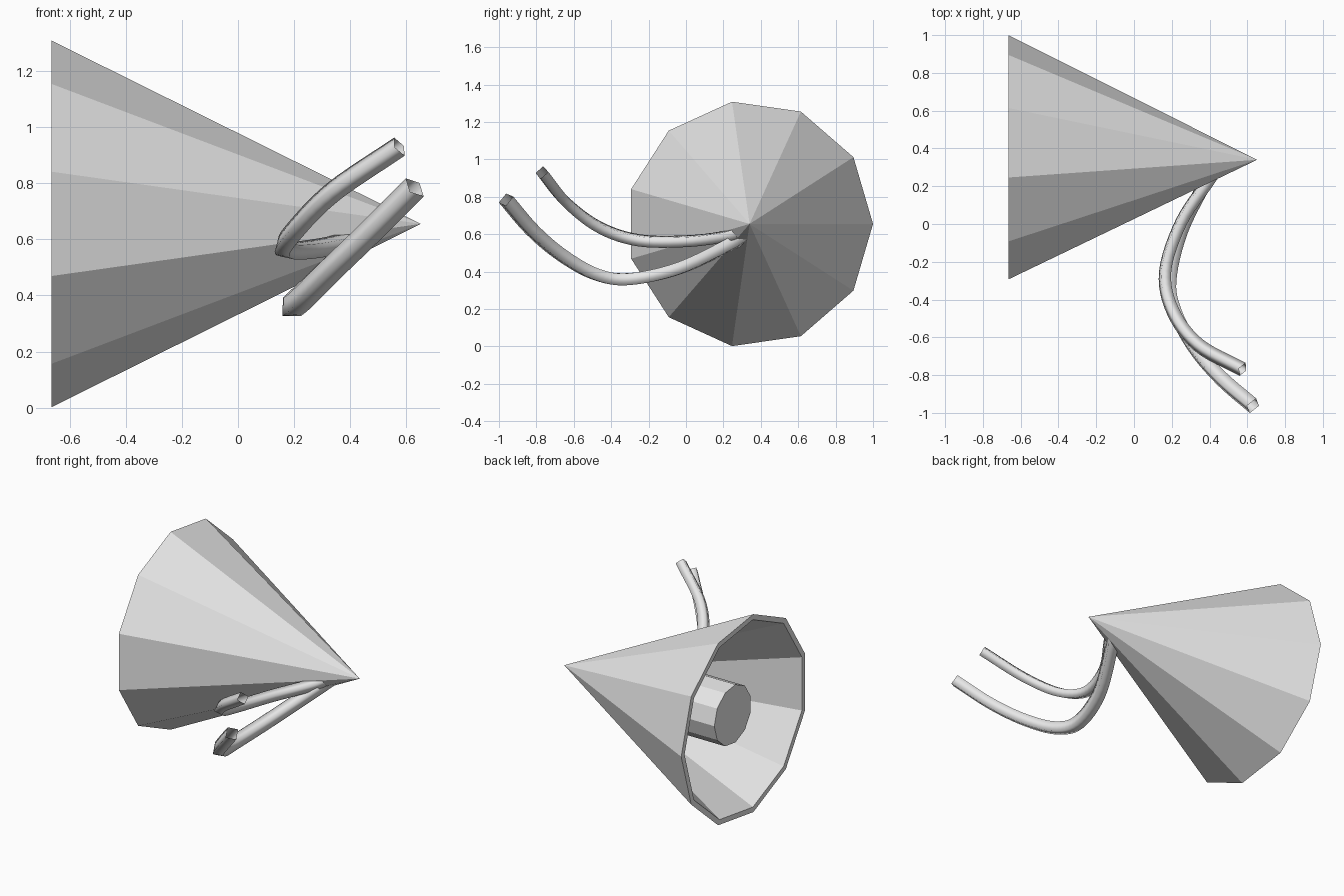
import bpy, bmesh, math
from mathutils import Vector

if "Cube" in bpy.data.objects:
    bpy.data.objects.remove(bpy.data.objects["Cube"])

SIDES = 11
CY, CZ = 0.34, 0.655          # axis of the cone, running along x

grey = bpy.data.materials.new("plain grey")
grey.diffuse_color = (0.8, 0.8, 0.8, 1)
grey.use_nodes = True
grey.node_tree.nodes["Principled BSDF"].inputs["Base Color"].default_value = grey.diffuse_color


def finish(name, bm, smooth=False):
    bmesh.ops.recalc_face_normals(bm, faces=bm.faces[:])
    for f in bm.faces:
        f.smooth = smooth
    me = bpy.data.meshes.new(name)
    bm.to_mesh(me)
    bm.free()
    me.materials.append(grey)
    ob = bpy.data.objects.new(name, me)
    bpy.context.collection.objects.link(ob)
    return ob


def lathe(name, profile):
    """Closed flat-sided turning about the x axis; profile is (x, radius), ends at radius 0."""
    bm = bmesh.new()
    rings = []
    for x, r in profile:
        if r == 0:
            rings.append([bm.verts.new((x, CY, CZ))] * SIDES)
        else:
            rings.append([bm.verts.new((x, CY + r * math.cos(a), CZ + r * math.sin(a)))
                          for a in (2 * math.pi * i / SIDES for i in range(SIDES))])
    for r0, r1 in zip(rings, rings[1:]):
        for i in range(SIDES):
            j = (i + 1) % SIDES
            bm.faces.new(list(dict.fromkeys((r0[i], r0[j], r1[j], r1[i]))))
    return finish(name, bm)


def smooth_path(pts, steps=6):
    """Catmull-Rom curve through the points."""
    p = [Vector(q) for q in pts]
    p = [2 * p[0] - p[1]] + p + [2 * p[-1] - p[-2]]
    out = []
    for a, b, c, d in zip(p, p[1:], p[2:], p[3:]):
        for s in range(steps):
            t = s / steps
            out.append(0.5 * (2 * b + (c - a) * t + (2 * a - 5 * b + 4 * c - d) * t * t
                              + (3 * b - a - 3 * c + d) * t ** 3))
    return out + [p[-2]]


def tube(name, pts, r):
    """Open four-sided tube, with its corners in and across the plane of the bend."""
    path = smooth_path(pts)
    mid = path[len(path) // 2]
    plane = (path[0] - mid).cross(path[-1] - mid).normalized()
    bm = bmesh.new()
    rings = []
    for i, p in enumerate(path):
        t = (path[min(i + 1, len(path) - 1)] - path[max(i - 1, 0)]).normalized()
        n = t.cross(plane).normalized()
        b = n.cross(t)
        rings.append([bm.verts.new(p + r * v) for v in (n, b, -n, -b)])
    for r0, r1 in zip(rings, rings[1:]):
        for i in range(4):
            j = (i + 1) % 4
            bm.faces.new((r0[i], r0[j], r1[j], r1[i]))
    return finish(name, bm, smooth=True)


# Hollow cone with a thick rim
lathe("cone_shell", [(0.652, 0), (-0.665, 0.66), (-0.665, 0.625), (0.582, 0)])

# Core cylinder inside the cone
lathe("inner_core", [(-0.58, 0), (-0.58, 0.193), (0.2, 0.193), (0.2, 0)])

# Two bent tubes leaving the cone near its tip
tube("upper_tube", [(0.46, 0.32, 0.625), (0.39, 0.22, 0.59), (0.25, 0.01, 0.563),
                    (0.165, -0.25, 0.567), (0.205, -0.46, 0.635), (0.34, -0.64, 0.77),
                    (0.575, -0.77, 0.93)], 0.038)
tube("lower_tube", [(0.45, 0.33, 0.605), (0.39, 0.24, 0.548), (0.255, -0.03, 0.42),
                    (0.192, -0.3, 0.36), (0.225, -0.48, 0.385), (0.325, -0.66, 0.485),
                    (0.465, -0.82, 0.62), (0.63, -0.962, 0.785)], 0.045)
